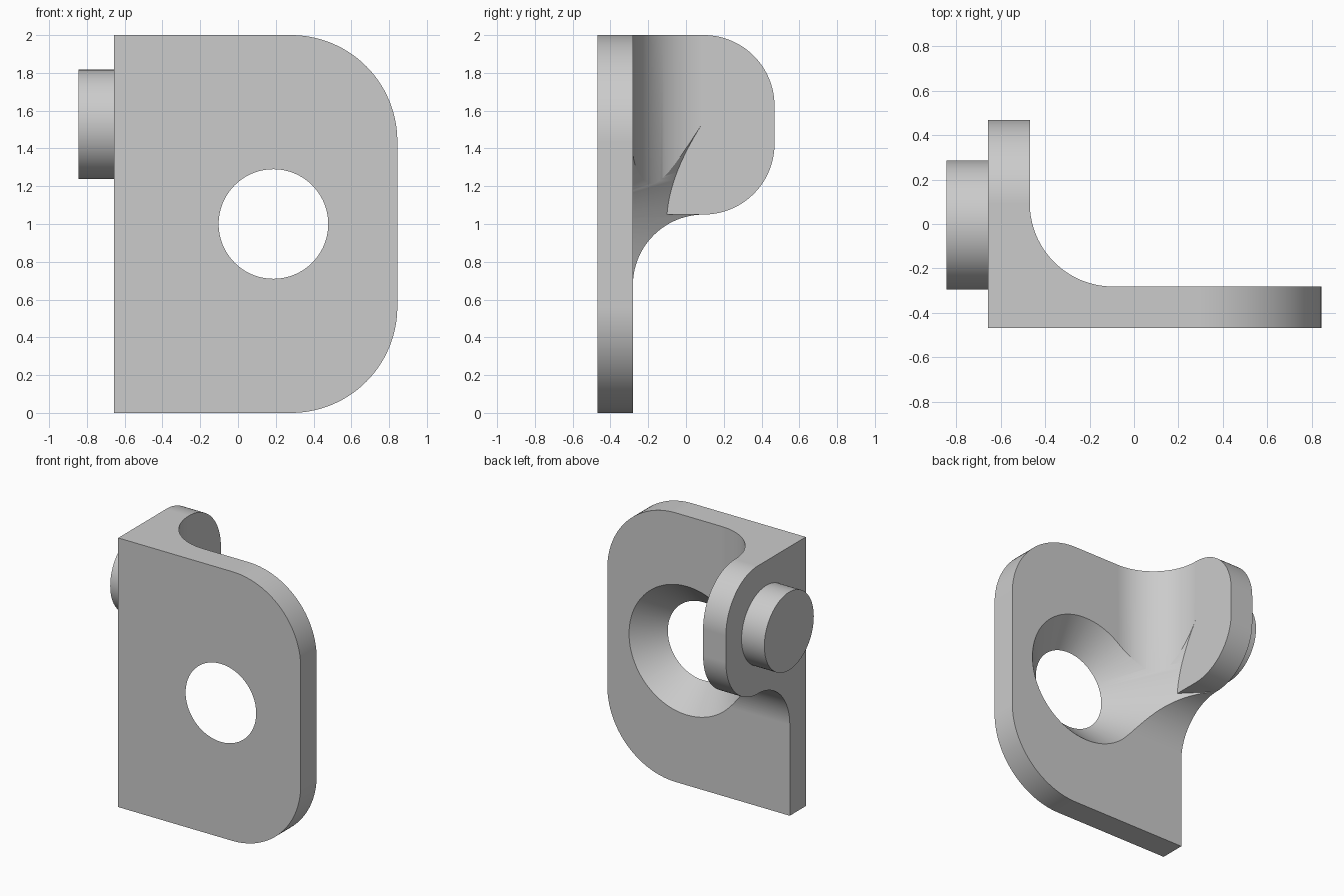
import bpy
import bmesh
from math import cos, sin, radians
from mathutils import Matrix, Vector

if "Cube" in bpy.data.objects:
    bpy.data.objects.remove(bpy.data.objects["Cube"], do_unlink=True)

# Main dimensions
T = 0.1875                      # wall thickness
R = 2 * T                       # inner fillet and tab corner radius
LEFT, RIGHT = -0.65625, 0.84375
FRONT = -0.46875
TAB_BOTTOM, TOP = 1.05, 2.0
INNER_X, INNER_Y = LEFT + T, FRONT + T
FILLET_X, FILLET_Y = INNER_X + R, INNER_Y + R
HOLE_R = 0.29

grey = bpy.data.materials.new("plain grey")
grey.use_nodes = True
grey.diffuse_color = (0.6, 0.6, 0.6, 1)
grey.node_tree.nodes["Principled BSDF"].inputs["Base Color"].default_value = (0.6, 0.6, 0.6, 1)


def arc(cx, cy, r, start, end, steps=28):
    angles = [radians(start + (end - start) * i / steps) for i in range(steps + 1)]
    return [(round(cx + r * cos(a), 5), round(cy + r * sin(a), 5)) for a in angles]


def finish(name, bm):
    bmesh.ops.recalc_face_normals(bm, faces=bm.faces[:])
    mesh = bpy.data.meshes.new(name)
    bm.to_mesh(mesh)
    bm.free()
    mesh.materials.append(grey)
    obj = bpy.data.objects.new(name, mesh)
    bpy.context.collection.objects.link(obj)
    return obj


def prism(name, outline, axis, low, high):
    """Extrude a closed 2D outline along the given axis (0, 1 or 2)."""
    points = [p for i, p in enumerate(outline) if p != outline[i - 1]]
    bm = bmesh.new()
    rings = []
    for depth in (low, high):
        ring = []
        for p in points:
            co = list(p)
            co.insert(axis, depth)
            ring.append(bm.verts.new(co))
        rings.append(ring)
        bm.faces.new(ring)
    n = len(points)
    for i in range(n):
        j = (i + 1) % n
        bm.faces.new((rings[0][i], rings[0][j], rings[1][j], rings[1][i]))
    return finish(name, bm)


def cone(name, r1, r2, length, center, rotation):
    bm = bmesh.new()
    bmesh.ops.create_cone(bm, cap_ends=True, segments=112, radius1=r1, radius2=r2, depth=length,
                          matrix=Matrix.Translation(Vector(center)) @ rotation)
    return finish(name, bm)


def combine(obj, tool, operation):
    bpy.context.view_layer.objects.active = obj
    mod = obj.modifiers.new("shape", 'BOOLEAN')
    mod.operation = operation
    mod.solver = 'EXACT'
    mod.object = tool
    bpy.ops.object.modifier_apply(modifier=mod.name)
    bpy.data.objects.remove(tool, do_unlink=True)


def smooth(obj):
    bpy.ops.object.select_all(action='DESELECT')
    obj.select_set(True)
    bpy.context.view_layer.objects.active = obj
    bpy.ops.object.shade_smooth_by_angle(angle=radians(20))
    mod = obj.modifiers.new("flat faces", 'WEIGHTED_NORMAL')
    mod.keep_sharp = True


# Bracket: L-shaped plan with a filleted inner corner
plan = [(LEFT, FRONT), (1.5, FRONT), (1.5, INNER_Y)]
plan += arc(FILLET_X, FILLET_Y, R, 270, 180)
plan += [(INNER_X, 1), (LEFT, 1)]
bracket = prism("bracket", plan, 2, -0.5, 2.5)

# Side outline: rounded tab with a fillet beneath it
side = [(-1, -1), (INNER_Y, -1)]
side += arc(FILLET_Y, TAB_BOTTOM - R, R, 180, 90)
side += arc(FILLET_Y, TAB_BOTTOM + R, R, 270, 360)
side += arc(FILLET_Y, TOP - R, R, 0, 90)
side += [(-1, TOP)]
combine(bracket, prism("side_outline", side, 0, -2, 2), 'INTERSECT')

# Front outline: plate with two rounded corners
corner = 3 * T
outline = [(-1, 0)]
outline += arc(RIGHT - corner, corner, corner, 270, 360)
outline += arc(RIGHT - corner, TOP - corner, corner, 0, 90)
outline += [(-1, TOP)]
combine(bracket, prism("front_outline", outline, 1, -1, 1), 'INTERSECT')

# Countersunk hole: 45 degree cone that bites the fillets but spares the tab
y0, y1 = FRONT - 0.04, FILLET_Y + 0.01
cutter = cone("countersink", HOLE_R + y0 - FRONT, HOLE_R + y1 - FRONT, y1 - y0,
              (T, (y0 + y1) / 2, 1), Matrix.Rotation(radians(-90), 4, 'X'))
spared = [(-2, TAB_BOTTOM), (INNER_X, TAB_BOTTOM), (INNER_X, 3), (-2, 3)]
combine(cutter, prism("tab_guard", spared, 1, -1, 1), 'DIFFERENCE')
combine(bracket, cutter, 'DIFFERENCE')
smooth(bracket)

# Peg on the outside of the tab
peg = cone("peg", HOLE_R, HOLE_R, T + 0.01, (LEFT - T / 2 + 0.005, -0.005, 1.527),
           Matrix.Rotation(radians(90), 4, 'Y'))
smooth(peg)
